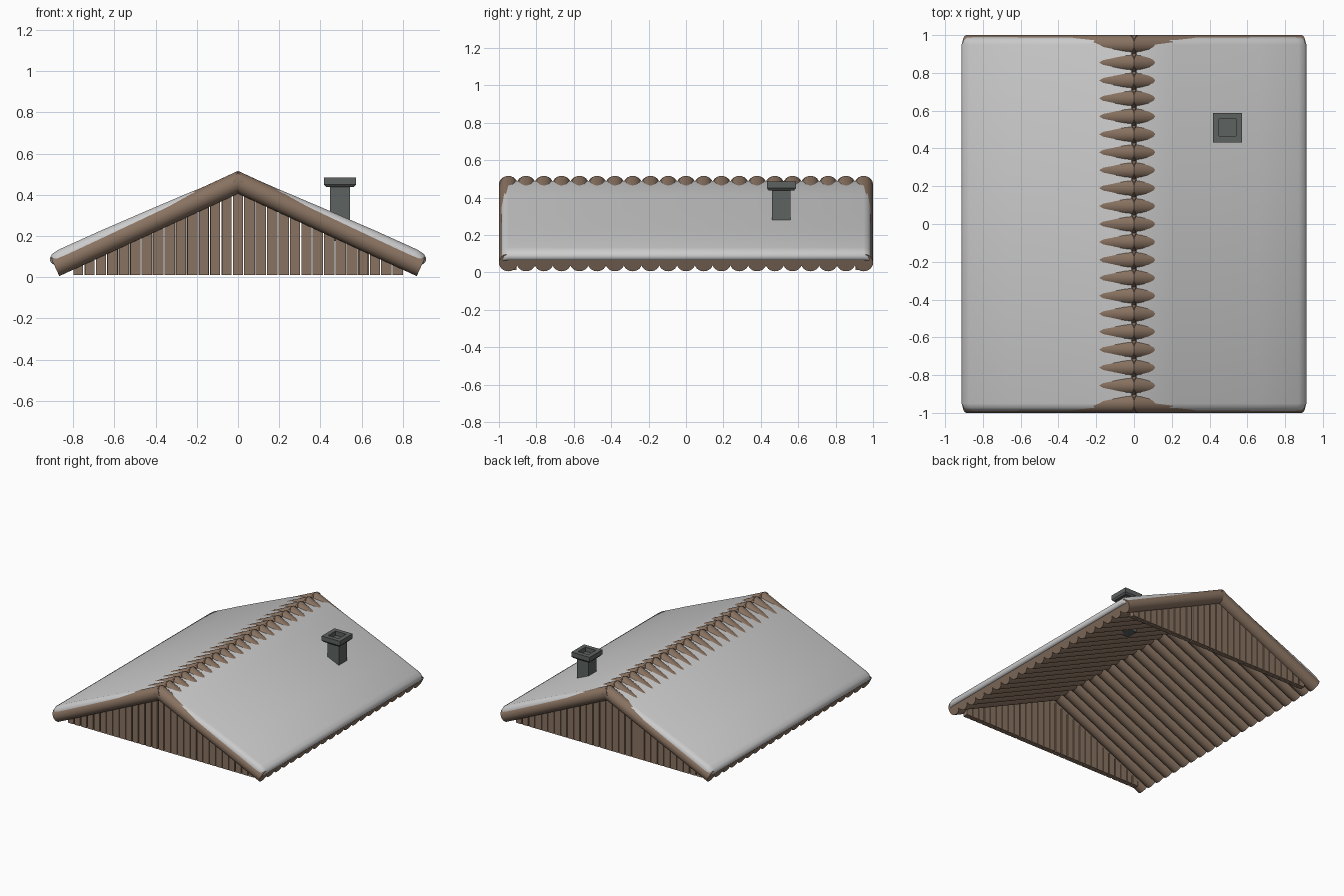
import bpy, bmesh, math, random
from mathutils import Matrix, Vector

if "Cube" in bpy.data.objects:
    bpy.data.objects.remove(bpy.data.objects["Cube"])

random.seed(4)
SLOPE = math.atan(0.4615)
RIDGE_Z = 0.461          # height of the log axes at x = 0
R = 0.05                 # roof log radius


def material(name, rgb):
    m = bpy.data.materials.new(name)
    m.diffuse_color = (*rgb, 1)
    m.use_nodes = True
    m.node_tree.nodes["Principled BSDF"].inputs["Base Color"].default_value = m.diffuse_color
    return m


WOOD = material("wood", (0.25, 0.17, 0.12))
STONE = material("dark_stone", (0.11, 0.125, 0.12))


def finish(name, bm, mat=None, smooth=None):
    bmesh.ops.recalc_face_normals(bm, faces=bm.faces[:])
    me = bpy.data.meshes.new(name)
    bm.to_mesh(me)
    bm.free()
    ob = bpy.data.objects.new(name, me)
    bpy.context.collection.objects.link(ob)
    if mat:
        me.materials.append(mat)
    if smooth:
        bpy.ops.object.select_all(action='DESELECT')
        ob.select_set(True)
        bpy.context.view_layer.objects.active = ob
        bpy.ops.object.shade_smooth_by_angle(angle=math.radians(smooth))
    return ob


def slope_point(side, s, h, y):
    """s runs down the slope from the ridge, h is measured off the log axis."""
    c, n = math.cos(SLOPE), math.sin(SLOPE)
    return Vector((side * (s * c + h * n), y, RIDGE_Z - s * n + h * c))


def add_box(bm, lo, hi):
    size = [b - a for a, b in zip(lo, hi)]
    mid = [(a + b) / 2 for a, b in zip(lo, hi)]
    bmesh.ops.create_cube(bm, size=1, matrix=Matrix.Translation(mid) @ Matrix.Diagonal((*size, 1)))


# Roof logs, laid down each slope and crossing slightly at the ridge
for side, label in ((-1, "left"), (1, "right")):
    bm = bmesh.new()
    s0, s1 = -0.022, 0.978
    for i in range(21):
        y = -0.95 + i * 0.095
        a, b = slope_point(side, s0, 0, y), slope_point(side, s1, 0, y)
        rot = (b - a).to_track_quat('Z', 'Y').to_matrix().to_4x4()
        bmesh.ops.create_cone(bm, cap_ends=True, segments=24, radius1=R, radius2=R,
                              depth=(b - a).length,
                              matrix=Matrix.Translation((a + b) / 2) @ rot)
    finish(label + "_roof_logs", bm, WOOD, 40)

# Snow blanket on each slope, thinning toward the ridge
for side, label in ((-1, "left"), (1, "right")):
    thin = 0.044 if side > 0 else 0.038
    top = [(0.0, 0.03), (0.1, thin + 0.006), (0.22, 0.053), (0.45, 0.06), (0.7, 0.066), (0.93, 0.068),
           (0.965, 0.062), (0.983, 0.048), (0.988, 0.032), (0.983, 0.018)]
    bm = bmesh.new()
    # rows across y; the outer rows round the edge over
    rows = [(-0.99, 0.04), (-0.986, 0.022), (-0.973, 0.008), (-0.95, 0.0)]
    rows += [(-y, d) for y, d in reversed(rows)]
    rings = []
    for y, drop in rows:
        ring = []
        for s, h in top:
            s_in = s - drop * 0.6 * max(0, (s - 0.8) / 0.19)
            ring.append(bm.verts.new(slope_point(side, s_in, max(h - drop, 0.012), y)))
        ring.append(bm.verts.new(slope_point(side, 0.955, 0.005, y)))
        ring.append(bm.verts.new(slope_point(side, 0.0, 0.0, y)))
        rings.append(ring)
    for r0, r1 in zip(rings, rings[1:]):
        for k in range(len(r0)):
            j = (k + 1) % len(r0)
            bm.faces.new((r0[k], r0[j], r1[j], r1[k]))
    bm.faces.new(rings[0])
    bm.faces.new(rings[-1])
    finish(label + "_snow", bm, None, 50)

# Gable planks with sloped tops tucked into the roof logs
for gy, label in ((-0.925, "front"), (0.925, "back")):
    bm = bmesh.new()
    for i in range(29):
        x = -0.775 + i * 1.55 / 28
        w = 0.0235 + random.uniform(-0.001, 0.003)
        add_box(bm, (x - w, gy - 0.02, 0.012), (x + w, gy + 0.02, 0.5))
        for v in bm.verts[-8:]:
            if v.co.z > 0.3:
                v.co.z = RIDGE_Z - abs(v.co.x) * 0.4615 - 0.01
    finish(label + "_gable_planks", bm, WOOD)

# Chimney shaft through the right slope
bm = bmesh.new()
add_box(bm, (0.446, 0.461, 0.175), (0.544, 0.559, 0.45))
finish("chimney_shaft", bm, STONE)

# Chimney cap: square rings up the outside, then down into the flue
bm = bmesh.new()
rings = []
for half, z in ((0.049, 0.438), (0.068, 0.438), (0.078, 0.45), (0.078, 0.485),
                (0.045, 0.485), (0.045, 0.452)):
    rings.append([bm.verts.new((0.495 + sx * half, 0.51 + sy * half, z))
                  for sx, sy in ((-1, -1), (1, -1), (1, 1), (-1, 1))])
for r0, r1 in zip(rings, rings[1:]):
    for k in range(4):
        bm.faces.new((r0[k], r0[(k + 1) % 4], r1[(k + 1) % 4], r1[k]))
bm.faces.new(rings[0])
bm.faces.new(rings[-1])
finish("chimney_cap", bm, STONE)
